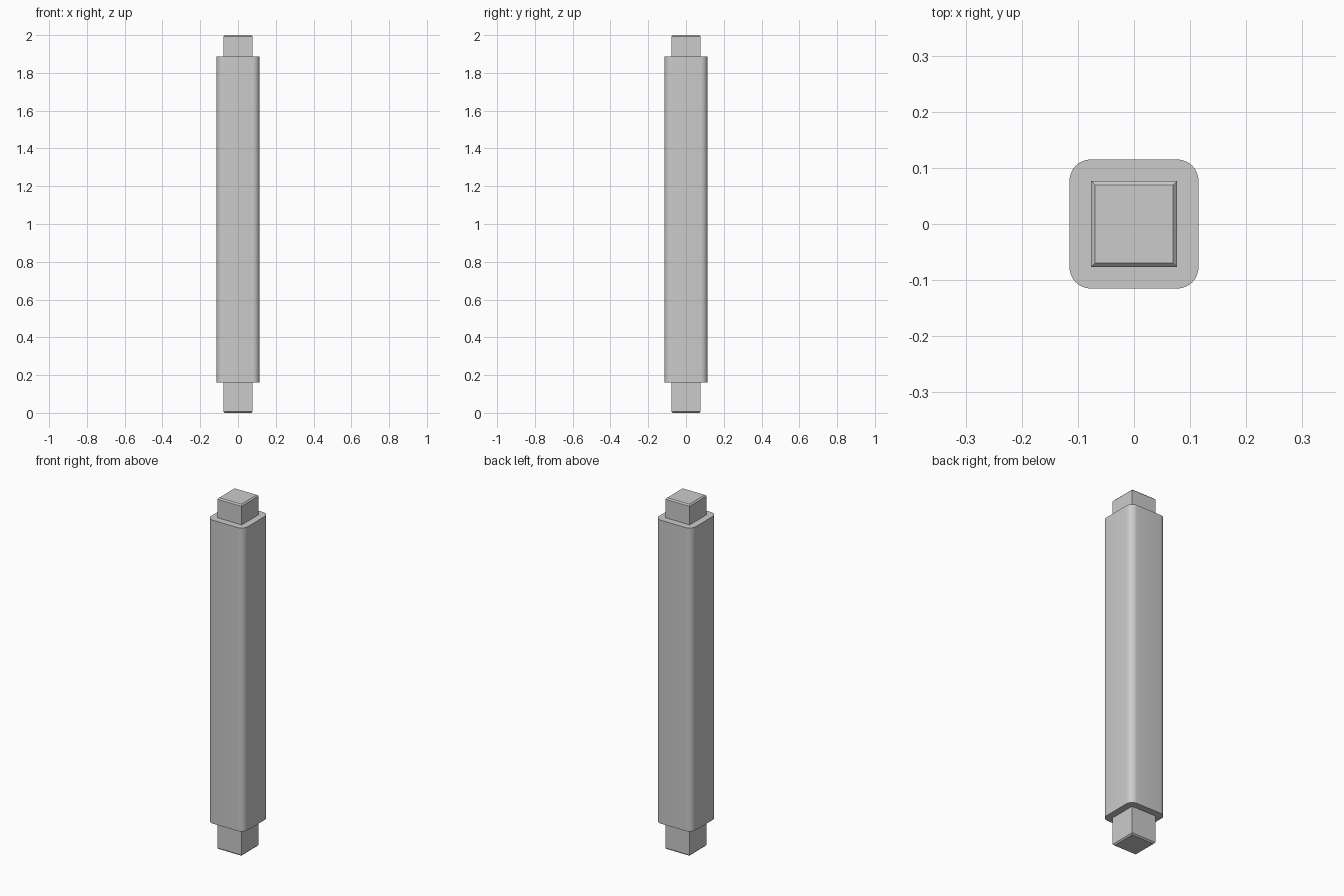
import bpy
import bmesh

cube = bpy.data.objects.get("Cube")
if cube:
    bpy.data.objects.remove(cube, do_unlink=True)

grey = bpy.data.materials.new("plain grey")
grey.use_nodes = True
colour = (0.6, 0.6, 0.6, 1)
grey.diffuse_color = colour
grey.node_tree.nodes["Principled BSDF"].inputs["Base Color"].default_value = colour


def square_bar(name, half, bottom, top, choose_edges, bevel, segments):
    """Square upright bar with the chosen edges bevelled."""
    bm = bmesh.new()
    bmesh.ops.create_cube(bm, size=2)
    for v in bm.verts:
        v.co.x *= half
        v.co.y *= half
        v.co.z = top if v.co.z > 0 else bottom
    edges = [e for e in bm.edges if choose_edges(e)]
    bmesh.ops.bevel(bm, geom=edges, offset=bevel, segments=segments,
                    profile=0.5, affect='EDGES')
    mesh = bpy.data.meshes.new(name)
    bm.to_mesh(mesh)
    bm.free()
    mesh.materials.append(grey)
    obj = bpy.data.objects.new(name, mesh)
    bpy.context.collection.objects.link(obj)
    return obj


def is_upright(edge):
    return abs(edge.verts[0].co.z - edge.verts[1].co.z) > 0.01


def rim_at(z):
    return lambda edge: all(abs(v.co.z - z) < 0.001 for v in edge.verts)


BODY_BOTTOM, BODY_TOP = 0.16, 1.887

# Main post with rounded upright corners
body = square_bar("post_body", 0.115, BODY_BOTTOM, BODY_TOP, is_upright, 0.038, 8)
bpy.context.view_layer.objects.active = body
body.select_set(True)
bpy.ops.object.shade_smooth_by_angle()

# Square end pegs with chamfered tips
square_bar("bottom_peg", 0.0765, 0, BODY_BOTTOM, rim_at(0), 0.007, 1)
square_bar("top_peg", 0.0765, BODY_TOP, 2, rim_at(2), 0.007, 1)
